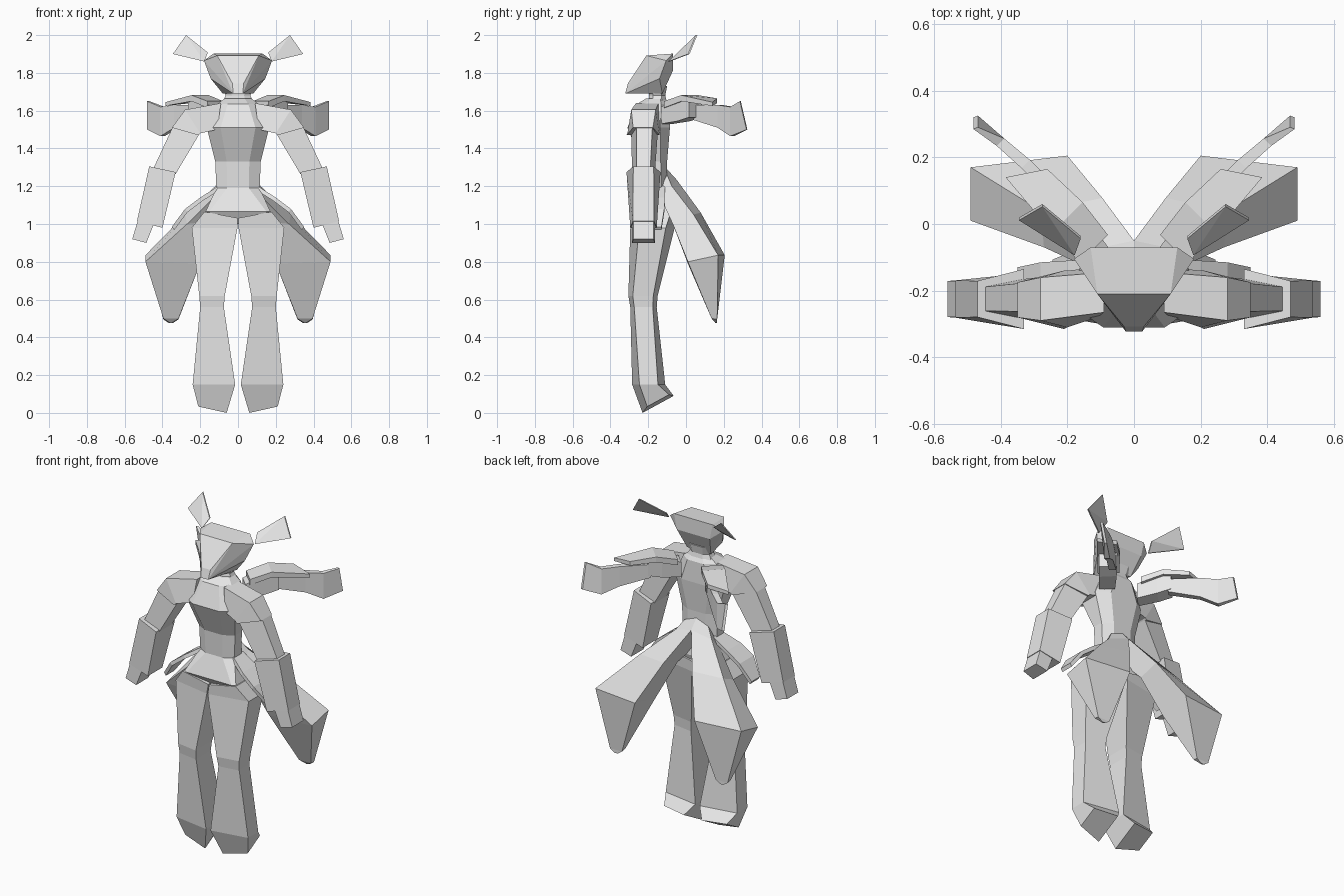
import bpy, bmesh

grey = bpy.data.materials.new("light grey")
grey.diffuse_color = (0.8, 0.8, 0.8, 1)


def finish(name, bm, mirror):
    bmesh.ops.recalc_face_normals(bm, faces=bm.faces)
    me = bpy.data.meshes.new(name)
    bm.to_mesh(me)
    bm.free()
    me.materials.append(grey)
    ob = bpy.data.objects.new(name, me)
    bpy.context.collection.objects.link(ob)
    if mirror:
        mod = ob.modifiers.new("mirror", 'MIRROR')
        mod.use_mirror_merge = False
    return ob


def loft(name, rings, mirror=True):
    """Skin a list of equal-length point rings and cap both ends."""
    bm = bmesh.new()
    vs = [[bm.verts.new(p) for p in r] for r in rings]
    n = len(vs[0])
    for a, b in zip(vs, vs[1:]):
        for i in range(n):
            j = (i + 1) % n
            bm.faces.new((a[i], a[j], b[j], b[i]))
    bm.faces.new(vs[0])
    bm.faces.new(vs[-1])
    return finish(name, bm, mirror)


def hull(name, pts, mirror_pts=False, mirror=False):
    bm = bmesh.new()
    for x, y, z in pts:
        bm.verts.new((x, y, z))
        if mirror_pts:
            bm.verts.new((-x, y, z))
    bmesh.ops.convex_hull(bm, input=bm.verts)
    bmesh.ops.delete(bm, geom=[v for v in bm.verts if not v.link_faces], context='VERTS')
    bmesh.ops.dissolve_limit(bm, angle_limit=0.02, verts=bm.verts, edges=bm.edges)
    return finish(name, bm, mirror)


def wide(hx, z, y0, y1, c=0.25):
    """Level section with chamfered corners, centred on the body."""
    uv = [(c, 0), (1 - c, 0), (1, c), (1, 1 - c), (1 - c, 1), (c, 1), (0, 1 - c), (0, c)]
    return [(hx * (2 * u - 1), y0 + (y1 - y0) * v, z) for u, v in uv]


def limb(xo, zo, xi, zi, y0, y1, t=0.2, rise=0):
    """Trapezoid limb section: full depth inside, narrower on the outer side."""
    d = y1 - y0
    return [(xi, y0, zi), (xo, y0 + t * d, zo + t * rise),
            (xo, y1 - t * d, zo + (1 - t) * rise), (xi, y1, zi + rise)]


def strip(x, y, w, z0, z1):
    """Upright rectangle across a ribbon heading diagonally out and back."""
    d = w * 0.35
    return [(x - d, y + d, z0), (x + d, y - d, z0), (x + d, y - d, z1), (x - d, y + d, z1)]


# Torso from collar to hips, and the neck
loft("torso", [wide(.07, 1.665, -.21, -.11), wide(.11, 1.635, -.26, -.09),
               wide(.165, 1.51, -.31, -.085, .22), wide(.12, 1.33, -.235, -.1),
               wide(.115, 1.19, -.23, -.1), wide(.172, 1.065, -.278, -.08, .06),
               wide(.12, 1.0, -.24, -.1, .06)], False)
loft("neck", [wide(.085, 1.64, -.2, -.1), wide(.065, 1.68, -.195, -.11),
              wide(.085, 1.73, -.2, -.1)], False)

# Wedge head with pointed snout
hull("head", [(.11, -.21, 1.892), (.13, -.07, 1.902), (.18, -.105, 1.865),
              (.11, -.07, 1.81), (.145, -.14, 1.77), (.03, -.307, 1.745),
              (.025, -.322, 1.69), (.08, -.125, 1.69)], mirror_pts=True)

# Flat fan-shaped ears
hull("ear", [(x, y + t, z) for t in (-.004, .004) for x, y, z in
             ((.178, -.09, 1.86), (.16, -.04, 1.908), (.275, .056, 2.0), (.345, .015, 1.9))],
     mirror=True)

# Arms
loft("shoulder", [limb(.09, 1.64, .11, 1.5, -.28, -.13, .1),
                  limb(.28, 1.605, .2, 1.48, -.31, -.14, .12),
                  limb(.35, 1.51, .21, 1.47, -.315, -.14)])
loft("upper_arm", [limb(.345, 1.515, .205, 1.475, -.29, -.15),
                   limb(.45, 1.29, .33, 1.265, -.285, -.165)])
loft("forearm", [limb(.47, 1.305, .33, 1.275, -.315, -.135),
                 limb(.535, 1.015, .4, .98, -.295, -.155, .1)])
loft("hand", [limb(.53, 1.02, .445, 1.0, -.285, -.165, .05),
              limb(.56, .92, .485, .9, -.285, -.165, .05)])

# Legs with flared boots and raised heels
loft("leg", [limb(.178, 1.065, .003, 1.032, -.282, -.075, .02),
             limb(.245, .98, .003, .98, -.295, -.06),
             limb(.205, .62, .07, .62, -.305, -.15, .15),
             limb(.2, .56, .075, .56, -.295, -.155, .15),
             limb(.24, .15, .015, .15, -.285, -.11, .22),
             limb(.21, .02, .06, 0, -.23, -.065, .15, .09)])

# Small curved hip flaps
loft("hip_flap", [[(x, y0, z), (x, y1, z), (x - .012, y1, z - .018), (x - .012, y0, z - .018)]
                  for x, z, y0, y1 in ((.105, 1.2, -.2, -.11), (.2, 1.14, -.24, -.11),
                                       (.28, 1.08, -.25, -.115), (.35, .985, -.21, -.13))])

# Large coat tails: back inner, back outer, front outer, front inner corners
loft("coat_tail", [
    [(0, -.1, 1.29), (.08, -.1, 1.26), (.1, -.14, 1.18), (0, -.14, 1.18)],
    [(0, -.05, 1.235), (.12, -.075, 1.2), (.14, -.13, 1.13), (0, -.13, 1.13)],
    [(.095, .078, 1.06), (.28, .04, 1.05), (.27, -.07, 1.0), (.09, -.05, 1.02)],
    [(.2, .205, .835), (.49, .17, .835), (.49, .01, .8), (.2, .01, .79)],
    [(.315, .165, .495), (.395, .165, .495), (.395, .135, .5), (.315, .135, .5)],
    [(.345, .165, .475), (.365, .165, .475), (.36, .155, .477), (.35, .155, .477)]])

# Scarf ends: thick sleeve, wider cover and trailing ribbon
loft("scarf_sleeve", [strip(.11, -.1, .09, 1.53, 1.62), strip(.18, -.01, .1, 1.545, 1.66),
                      strip(.23, .05, .1, 1.565, 1.65)])
loft("scarf_cover", [strip(.12, -.075, .12, 1.615, 1.65), strip(.2, .02, .13, 1.65, 1.682),
                     [(.26, .165, 1.64), (.385, .14, 1.625), (.385, .14, 1.645), (.26, .165, 1.665)]])
loft("scarf_ribbon", [strip(.2, .055, .04, 1.55, 1.63), strip(.325, .18, .036, 1.51, 1.63),
                      strip(.4, .245, .032, 1.465, 1.62),
                      [(.468, .325, 1.5), (.482, .32, 1.5), (.482, .285, 1.65), (.468, .29, 1.65)]])
